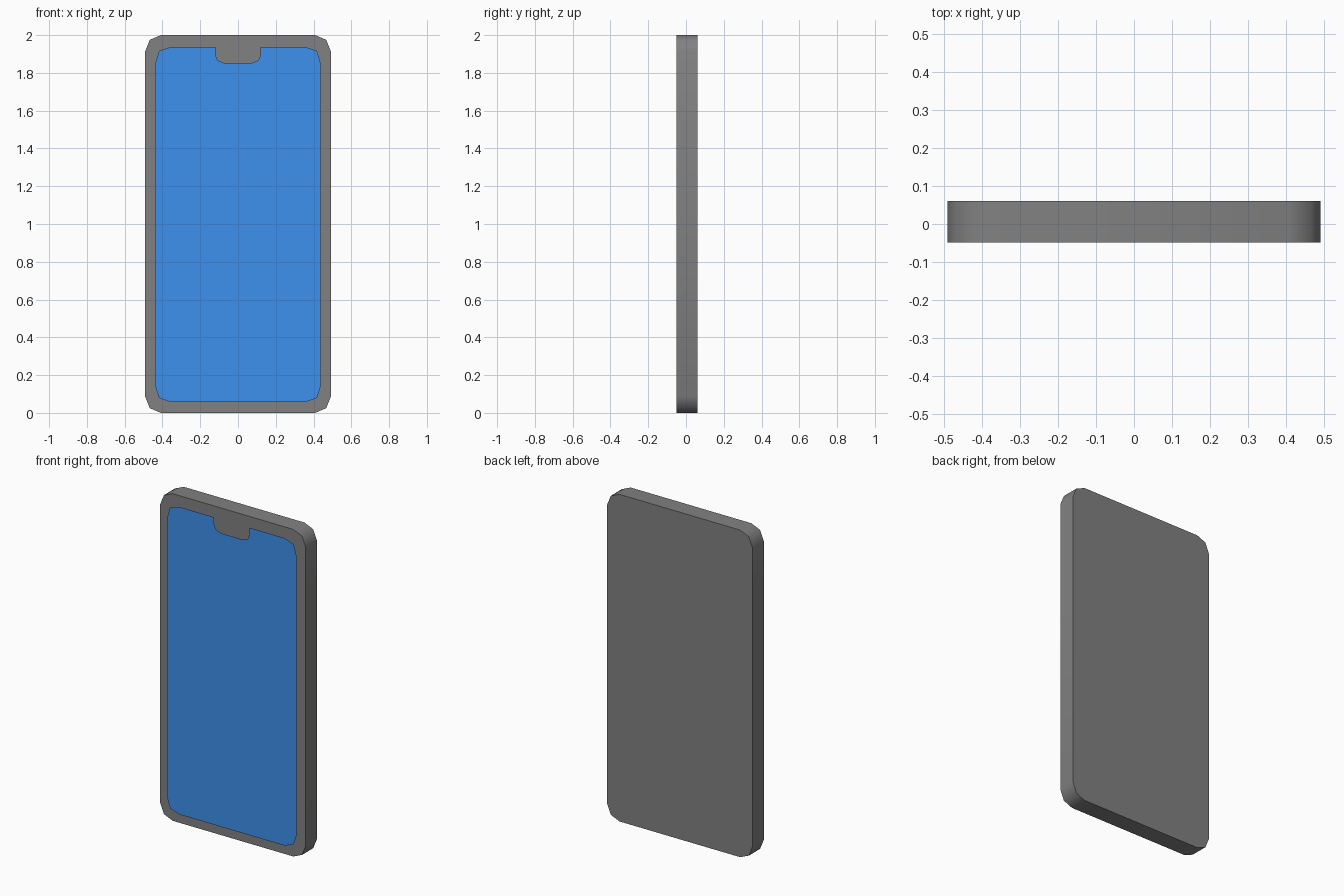
import bpy, bmesh

if "Cube" in bpy.data.objects:
    bpy.data.objects.remove(bpy.data.objects["Cube"])

FRONT_Y, BACK_Y, SCREEN_Y = -0.049, 0.06, -0.06

# Right-hand halves of the outlines (x, z), running from bottom to top
body_half = [(0.408, 0.0), (0.467, 0.025), (0.492, 0.087),
             (0.492, 1.913), (0.467, 1.975), (0.408, 2.0)]
screen_half = [(0.355, 0.057), (0.418, 0.079), (0.437, 0.138),
               (0.437, 1.853), (0.418, 1.916), (0.355, 1.937),
               (0.12, 1.937), (0.12, 1.897), (0.108, 1.866), (0.072, 1.852)]


def outline_face(bm, half, y):
    """Front-facing polygon from a half outline mirrored across x = 0."""
    outline = half + [(-x, z) for x, z in reversed(half)]
    return bm.faces.new([bm.verts.new((x, y, z)) for x, z in outline])


def finish(bm, name, color):
    mesh = bpy.data.meshes.new(name)
    bm.to_mesh(mesh)
    bm.free()
    obj = bpy.data.objects.new(name, mesh)
    bpy.context.collection.objects.link(obj)
    mat = bpy.data.materials.new(name + "_color")
    mat.diffuse_color = color
    mat.use_nodes = True
    mat.node_tree.nodes["Principled BSDF"].inputs["Base Color"].default_value = mat.diffuse_color
    mesh.materials.append(mat)
    return obj


# Body: extruded slab with rounded corners
bm = bmesh.new()
front = outline_face(bm, body_half, FRONT_Y)
back = bmesh.ops.extrude_face_region(bm, geom=[front], use_keep_orig=True)
moved = [g for g in back["geom"] if isinstance(g, bmesh.types.BMVert)]
bmesh.ops.translate(bm, verts=moved, vec=(0, BACK_Y - FRONT_Y, 0))
bmesh.ops.recalc_face_normals(bm, faces=bm.faces[:])
body = finish(bm, "phone_body", (0.22, 0.22, 0.22, 1.0))

# Rounded rim shades smooth, front and back borders stay sharp
bpy.context.view_layer.objects.active = body
body.select_set(True)
bpy.ops.object.shade_smooth_by_angle(angle=1.0)
body.select_set(False)

# Screen: thin notched sheet just in front of the body
bm = bmesh.new()
face = outline_face(bm, screen_half, SCREEN_Y)
face.normal_update()
if face.normal.y > 0:
    face.normal_flip()
finish(bm, "screen", (0.047, 0.28, 0.85, 1.0))
